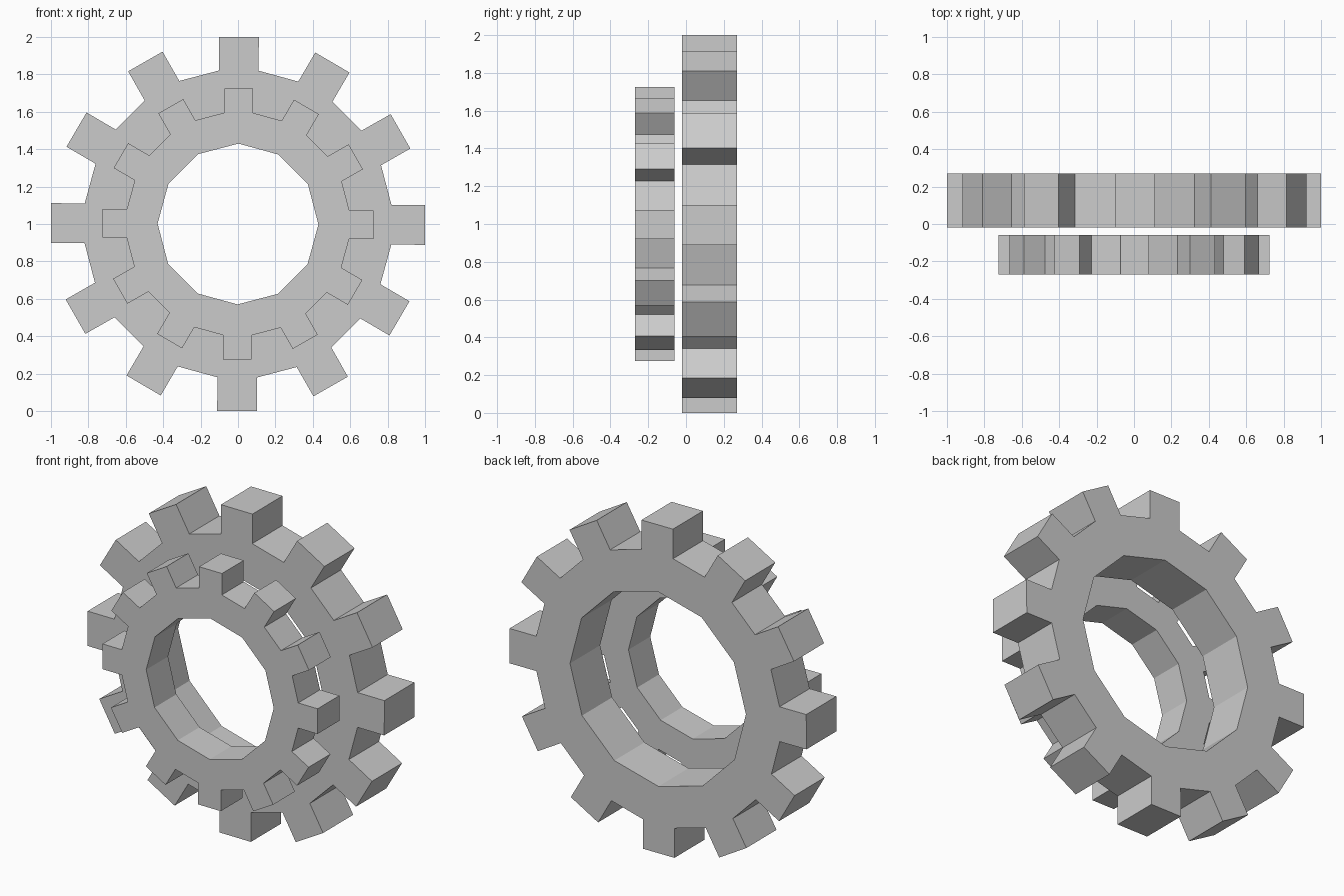
import bpy, bmesh, math

if "Cube" in bpy.data.objects:
    bpy.data.objects.remove(bpy.data.objects["Cube"])

metal = bpy.data.materials.new("plain grey")
metal.diffuse_color = (0.6, 0.6, 0.6, 1)
metal.use_nodes = True
metal.node_tree.nodes["Principled BSDF"].inputs["Base Color"].default_value = metal.diffuse_color

TEETH = 12
TWIST = math.radians(-0.3)


def gear(name, size, y_front, depth):
    """Flat-sided ring gear facing -y; size is the radius at the tooth tips."""
    half, root, tip, hole = 0.106, 0.82, 1.0, 0.593
    bm = bmesh.new()

    def ring_point(along, across, angle, y):
        c, s = math.cos(angle), math.sin(angle)
        return bm.verts.new((size * (along * c - across * s), y,
                             1 + size * (along * s + across * c)))

    # per tooth and side: hole corner, two root corners, two tip corners
    sides = []
    for y in (y_front, y_front + depth):
        teeth = []
        for i in range(TEETH):
            a = TWIST + i * math.tau / TEETH
            teeth.append([ring_point(r, t, a, y) for r, t in
                          ((hole, 0), (root, -half), (tip, -half),
                           (tip, half), (root, half))])
        sides.append(teeth)
    front, back = sides

    for i in range(TEETH):
        j = (i + 1) % TEETH
        # front and back faces: tooth with its wedge, then the valley
        for teeth in sides:
            h, r0, t0, t1, r1 = teeth[i]
            nh, nr0 = teeth[j][:2]
            bm.faces.new((r0, t0, t1, r1))
            bm.faces.new((h, r0, r1))
            bm.faces.new((h, r1, nr0, nh))
        # outer walls around the tooth and valley, and the hole wall
        f, b = front[i], back[i]
        outline = [(f[k], b[k]) for k in range(1, 5)] + [(front[j][1], back[j][1])]
        for (p, q), (r, s) in zip(outline, outline[1:]):
            bm.faces.new((p, q, s, r))
        bm.faces.new((f[0], front[j][0], back[j][0], b[0]))

    bmesh.ops.recalc_face_normals(bm, faces=bm.faces)
    # merge each flat side into clean planar faces
    bmesh.ops.dissolve_limit(bm, angle_limit=math.radians(1),
                             verts=bm.verts, edges=bm.edges)
    mesh = bpy.data.meshes.new(name)
    bm.to_mesh(mesh)
    bm.free()
    mesh.materials.append(metal)
    obj = bpy.data.objects.new(name, mesh)
    bpy.context.collection.objects.link(obj)
    return obj


# large gear behind, small copy floating in front
gear("large_gear", 1.0, -0.02, 0.29)
gear("small_gear", 0.725, -0.27, 0.21)
